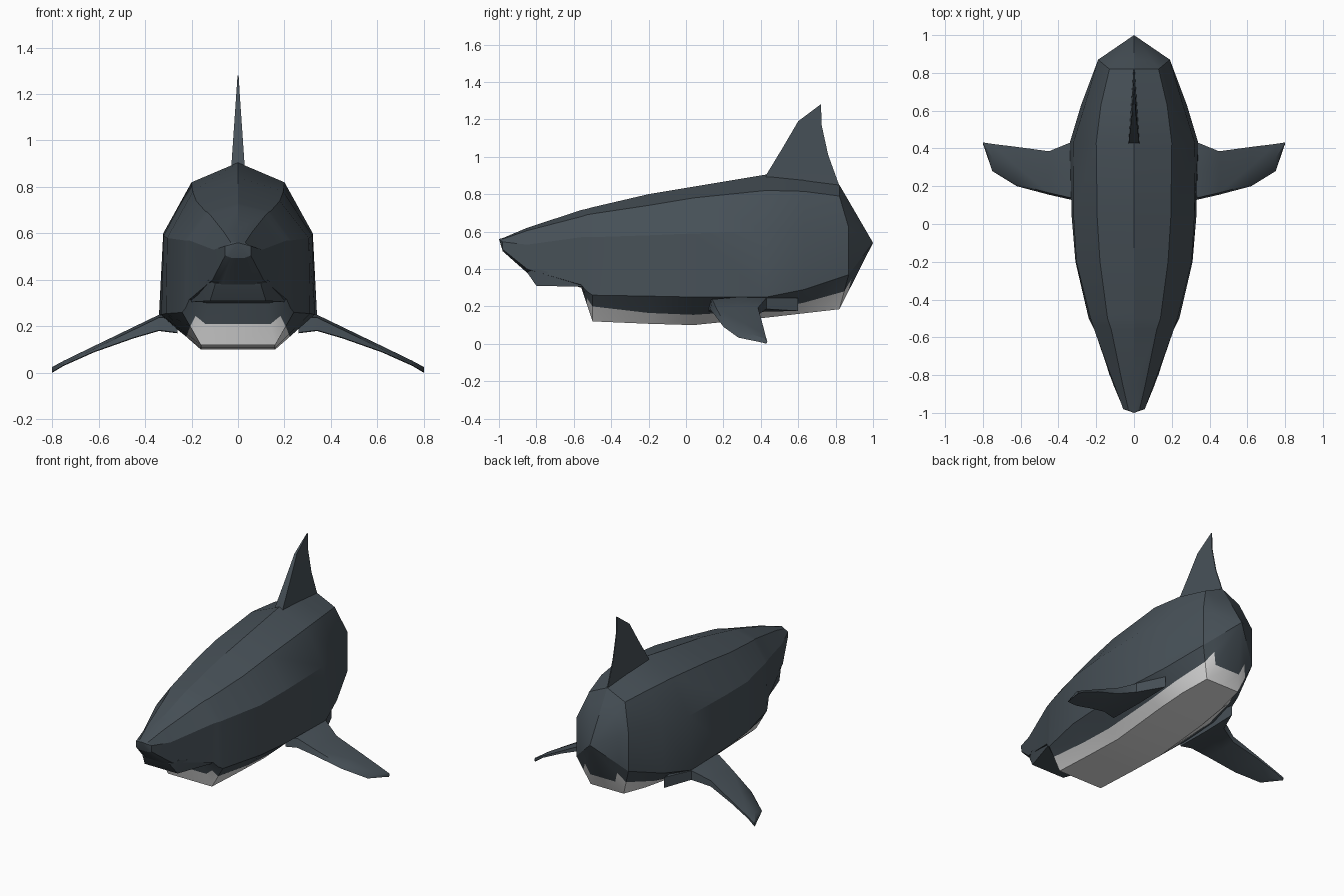
import bpy, bmesh, math
from mathutils import Vector

if "Cube" in bpy.data.objects:
    bpy.data.objects.remove(bpy.data.objects["Cube"])


def material(name, rgb):
    m = bpy.data.materials.new(name)
    m.diffuse_color = (*rgb, 1)
    m.use_nodes = True
    m.node_tree.nodes["Principled BSDF"].inputs["Base Color"].default_value = m.diffuse_color
    return m


SLATE = material("slate_grey", (0.062, 0.08, 0.095))
WHITE = material("belly_white", (0.78, 0.78, 0.78))


def loft(name, rings, rule=None, smooth=35):
    """Skin closed rings of equal length and cap both ends."""
    bm = bmesh.new()
    rows = [[bm.verts.new(p) for p in r] for r in rings]
    n = len(rows[0])
    for i in range(len(rows) - 1):
        for j in range(n):
            k = (j + 1) % n
            f = bm.faces.new((rows[i][j], rows[i][k], rows[i + 1][k], rows[i + 1][j]))
            if rule:
                f.material_index = rule(i, j)
    bm.faces.new(rows[0])
    bm.faces.new(rows[-1])
    bmesh.ops.remove_doubles(bm, verts=bm.verts, dist=0.0005)
    bmesh.ops.recalc_face_normals(bm, faces=bm.faces)
    mesh = bpy.data.meshes.new(name)
    bm.to_mesh(mesh)
    bm.free()
    mesh.materials.append(SLATE)
    mesh.materials.append(WHITE)
    ob = bpy.data.objects.new(name, mesh)
    bpy.context.collection.objects.link(ob)
    bpy.context.view_layer.objects.active = ob
    ob.select_set(True)
    bpy.ops.object.shade_smooth_by_angle(angle=math.radians(smooth))
    ob.select_set(False)
    return ob


# Body: y, top z, shoulder x z, flank x z, lower flank x z, belly x z, colour line z
sections = [
    (-0.98, .565, .03, .56, .057, .545, .055, .505, .03, .495, .50),
    (-0.85, .62, .06, .605, .105, .53, .11, .40, .07, .38, .39),
    (-0.56, .715, .12, .68, .21, .57, .21, .315, .13, .30, .31),
    (-0.53, .722, .13, .69, .22, .57, .225, .28, .14, .21, .245),
    (-0.50, .73, .14, .695, .23, .57, .24, .26, .16, .12, .20),
    (-0.20, .80, .18, .74, .305, .58, .31, .255, .16, .107, .165),
    (0.04, .84, .195, .78, .32, .59, .33, .25, .16, .10, .155),
    (0.43, .905, .20, .82, .322, .60, .34, .25, .16, .14, .18),
    (0.63, .88, .175, .815, .26, .61, .28, .29, .15, .163, .22),
    (0.82, .85, .13, .79, .19, .62, .19, .37, .12, .185, .28),
]


def ring(s):
    y, zt, x1, z1, x2, z2, x3, z3, x4, z4, zl = s
    side = y + 0.05 if y > 0.8 else y           # rounded rear flank
    p3, p4 = Vector((x3, side, z3)), Vector((x4, y, z4))
    half = [Vector((x1, y, z1)), Vector((x2, side, z2)), p3,
            p3.lerp(p4, (z3 - zl) / (z3 - z4)), p4]
    mirror = [Vector((-p.x, p.y, p.z)) for p in reversed(half)]
    return [Vector((0, y, zt))] + half + [Vector((0, y, z4))] + mirror


rings = [ring(s) for s in sections]
tail = Vector((0, 1.0, 0.54))
rings.append([p.lerp(tail, 0.25) for p in rings[-1]])
rings.append([tail.copy() for p in rings[-1]])
rings.insert(0, [Vector((0, -1.0, 0.56)) for p in rings[0]])
body = loft("body", rings, lambda i, j: int(4 <= i <= 10 and 4 <= j <= 7), 25)

# Upper lip below the snout
lip = loft("upper_lip", [
    [(-.10, -.85, .385), (.10, -.85, .385), (.10, -.845, .375), (-.10, -.845, .375)],
    [(-.13, -.80, .40), (.13, -.80, .40), (.12, -.80, .31), (-.12, -.80, .31)],
    [(-.20, -.56, .34), (.20, -.56, .34), (.20, -.56, .305), (-.20, -.56, .305)],
])

# Dorsal fin: side profile as y, z; wide at the leading base, thin at the rear
front = [(.42, .86), (.43, .905), (.515, 1.045), (.60, 1.19), (.72, 1.28)]
rear = [(.82, .845), (.80, .90), (.76, 1.01), (.725, 1.17), (.722, 1.275)]
fin_rings = []
for (fy, fz), (ry, rz) in zip(front, rear):
    w = 0.002 + 0.026 * max(0, (1.28 - fz) / 0.38)
    fin_rings.append([(-w, fy, fz), (w, fy, fz), (.003, ry, rz), (-.003, ry, rz)])
loft("dorsal_fin", fin_rings, smooth=30)

# Pectoral fins: x, leading y, trailing y, top z, bottom z
fin = [
    (.26, .12, .60, .25, .17),
    (.34, .13, .43, .25, .18),
    (.45, .155, .385, .197, .148),
    (.62, .20, .408, .115, .088),
    (.75, .28, .424, .052, .03),
    (.80, .425, .432, .025, 0.0),
]
for sign, label in ((1, "left"), (-1, "right")):
    loft(label + "_pectoral_fin", [
        [(sign * x, a + .01, t - .012), (sign * x, (a + b) / 2, t), (sign * x, b, t - .004),
         (sign * x, b, bt + .006), (sign * x, (a + b) / 2, bt), (sign * x, a, bt + .003)]
        for x, a, b, t, bt in fin])
